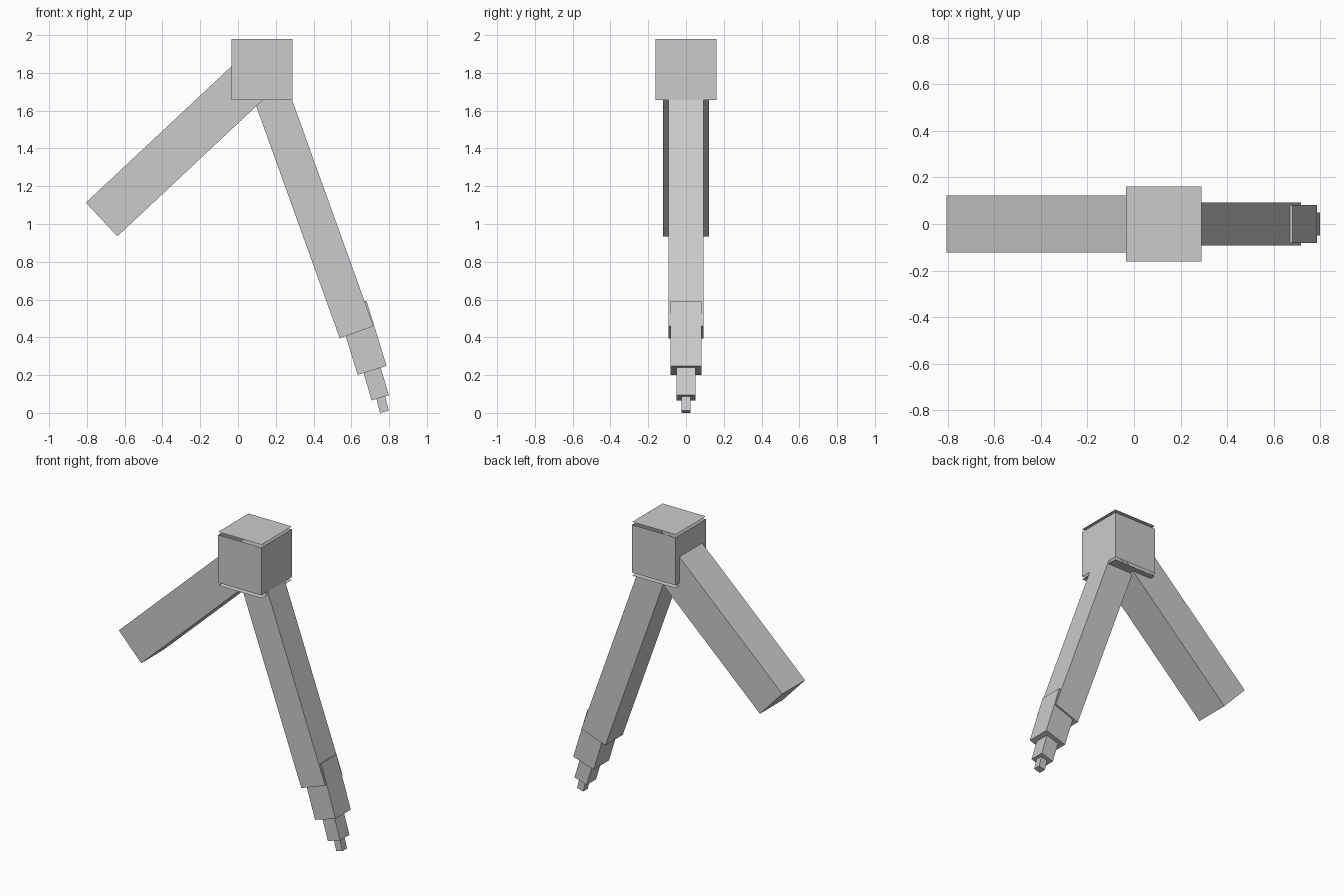
import bpy
import bmesh
from mathutils import Matrix, Vector

if "Cube" in bpy.data.objects:
    bpy.data.objects.remove(bpy.data.objects["Cube"])

grey = bpy.data.materials.new("light grey")
grey.diffuse_color = (0.6, 0.6, 0.6, 1)
grey.use_nodes = True
grey.node_tree.nodes["Principled BSDF"].inputs["Base Color"].default_value = grey.diffuse_color


def finish(name, bm):
    mesh = bpy.data.meshes.new(name)
    bm.to_mesh(mesh)
    bm.free()
    mesh.materials.append(grey)
    obj = bpy.data.objects.new(name, mesh)
    bpy.context.collection.objects.link(obj)


def beam(name, start, end, width, depth):
    """Box running between two (x, z) points."""
    a, b = Vector((start[0], 0, start[1])), Vector((end[0], 0, end[1]))
    axis = (b - a).normalized()
    side = Vector((0, 1, 0)).cross(axis)
    turn = Matrix((side, (0, 1, 0), axis)).transposed().to_4x4()
    bm = bmesh.new()
    bmesh.ops.create_cube(bm, size=1, matrix=Matrix.Translation((a + b) / 2) @ turn
                          @ Matrix.Diagonal((width, depth, (b - a).length, 1)))
    finish(name, bm)


# Joint block: four walls, open above and below
HUB_X, HUB_SIZE, HUB_LOW, HUB_HIGH = 0.127, 0.324, 1.657, 1.98
bm = bmesh.new()
bmesh.ops.create_cube(bm, size=1, matrix=Matrix.Translation((HUB_X, 0, (HUB_LOW + HUB_HIGH) / 2))
                      @ Matrix.Diagonal((HUB_SIZE, HUB_SIZE, HUB_HIGH - HUB_LOW, 1)))
caps = [f for f in bm.faces if abs(f.normal.z) > 0.9]
bmesh.ops.delete(bm, geom=caps, context='FACES_ONLY')
finish("joint_walls", bm)

# Thin plates floating just above and below the walls
for name, z in (("joint_top_plate", 2.0), ("joint_bottom_plate", 1.637)):
    bm = bmesh.new()
    bmesh.ops.create_grid(bm, x_segments=1, y_segments=1, size=HUB_SIZE / 2,
                          matrix=Matrix.Translation((HUB_X, 0, z)))
    if z < HUB_LOW:
        bmesh.ops.reverse_faces(bm, faces=bm.faces[:])
    finish(name, bm)

# Two arms meeting inside the joint
beam("upper_arm", (0.127, 1.819), (-0.722, 1.024), 0.244, 0.244)
beam("forearm", (0.127, 1.819), (0.628, 0.427), 0.19, 0.186)

# Stepped tool at the end of the forearm
beam("tool_holder", (0.604, 0.57), (0.71, 0.225), 0.16, 0.163)
beam("tool_neck", (0.688, 0.30), (0.753, 0.08), 0.095, 0.1)
beam("tool_tip", (0.75, 0.105), (0.775, 0.006), 0.048, 0.048)
